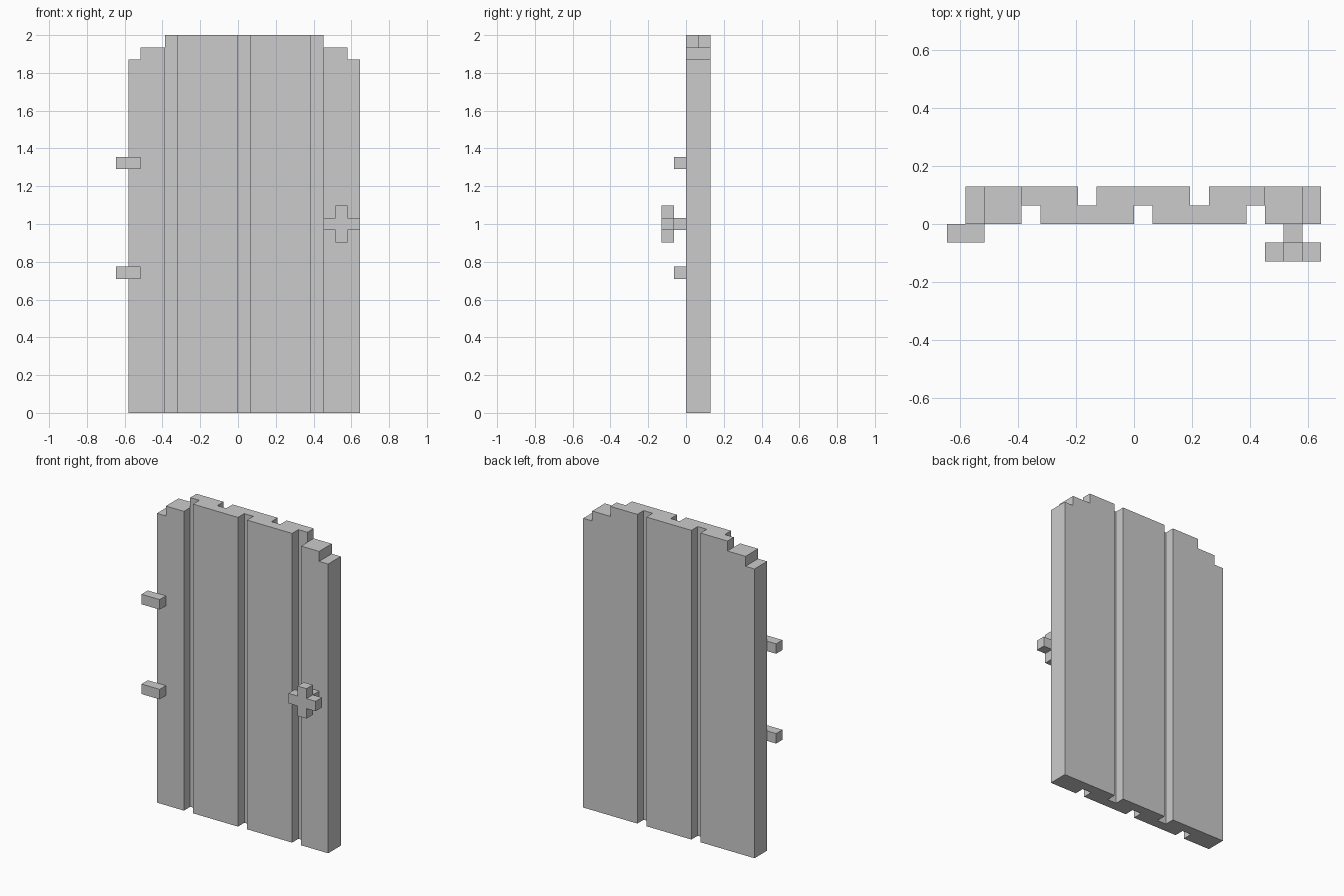
import bpy, bmesh
from mathutils import Vector

if "Cube" in bpy.data.objects:
    bpy.data.objects.remove(bpy.data.objects["Cube"])

U = 2 / 31      # one block of the grid the door is built on
MID = 0.5       # centre line of the door panel, in blocks


def prism(name, points, axis, start, end):
    """Extrude a 2D profile (in blocks) along 'Y' (x,z profile) or 'Z' (x,y profile)."""
    place = (lambda a, b, d: (a, d, b)) if axis == 'Y' else (lambda a, b, d: (a, b, d))
    bm = bmesh.new()
    face = bm.faces.new([bm.verts.new(Vector(place(a, b, start)) * U) for a, b in points])
    res = bmesh.ops.extrude_face_region(bm, geom=[face])
    moved = [v for v in res['geom'] if isinstance(v, bmesh.types.BMVert)]
    bmesh.ops.translate(bm, verts=moved, vec=Vector(place(0, 0, end - start)) * U)
    bmesh.ops.recalc_face_normals(bm, faces=bm.faces)
    mesh = bpy.data.meshes.new(name)
    bm.to_mesh(mesh)
    bm.free()
    obj = bpy.data.objects.new(name, mesh)
    bpy.context.collection.objects.link(obj)
    return obj


def box(name, x0, x1, y0, y1, z0, z1):
    return prism(name, [(x0, z0), (x1, z0), (x1, z1), (x0, z1)], 'Y', y0, y1)


# Door panel: plan outline with one-block grooves on the front and back
plan = [(-9, 0)]
for x in (-6, 0, 6):
    plan += [(x, 0), (x, 1), (x + 1, 1), (x + 1, 0)]
plan += [(10, 0), (10, 2)]
for x in (3, -3):
    plan += [(x + 1, 2), (x + 1, 1), (x, 1), (x, 2)]
plan.append((-9, 2))
door = prism("door_panel", plan, 'Z', 0, 31)

# Stepped top corners, mirrored about the panel centre line
stair = [(-11, 29), (-8, 29), (-8, 30), (-6, 30), (-6, 33), (-11, 33)]
mirrored = [(2 * MID - x, z) for x, z in stair]
for side, pts in (("left", stair), ("right", mirrored)):
    cutter = prism("corner_cutter_" + side, pts, 'Y', -1, 3)
    cutter.hide_render = True
    mod = door.modifiers.new("corner_" + side, 'BOOLEAN')
    mod.operation = 'DIFFERENCE'
    mod.solver = 'EXACT'
    mod.object = cutter
    bpy.context.view_layer.objects.active = door
    bpy.ops.object.modifier_apply(modifier=mod.name)
    bpy.data.objects.remove(cutter)

# Hinges on the left edge
for name, z in (("lower_hinge", 11), ("upper_hinge", 20)):
    box(name, -10, -8, -1, 0, z, z + 1)

# Handle: short stem and a cross-shaped knob
box("handle_stem", 8, 9, -1, 0, 15, 16)
cross = [(8, 14), (9, 14), (9, 15), (10, 15), (10, 16), (9, 16),
         (9, 17), (8, 17), (8, 16), (7, 16), (7, 15), (8, 15)]
prism("handle_knob", cross, 'Y', -2, -1)
